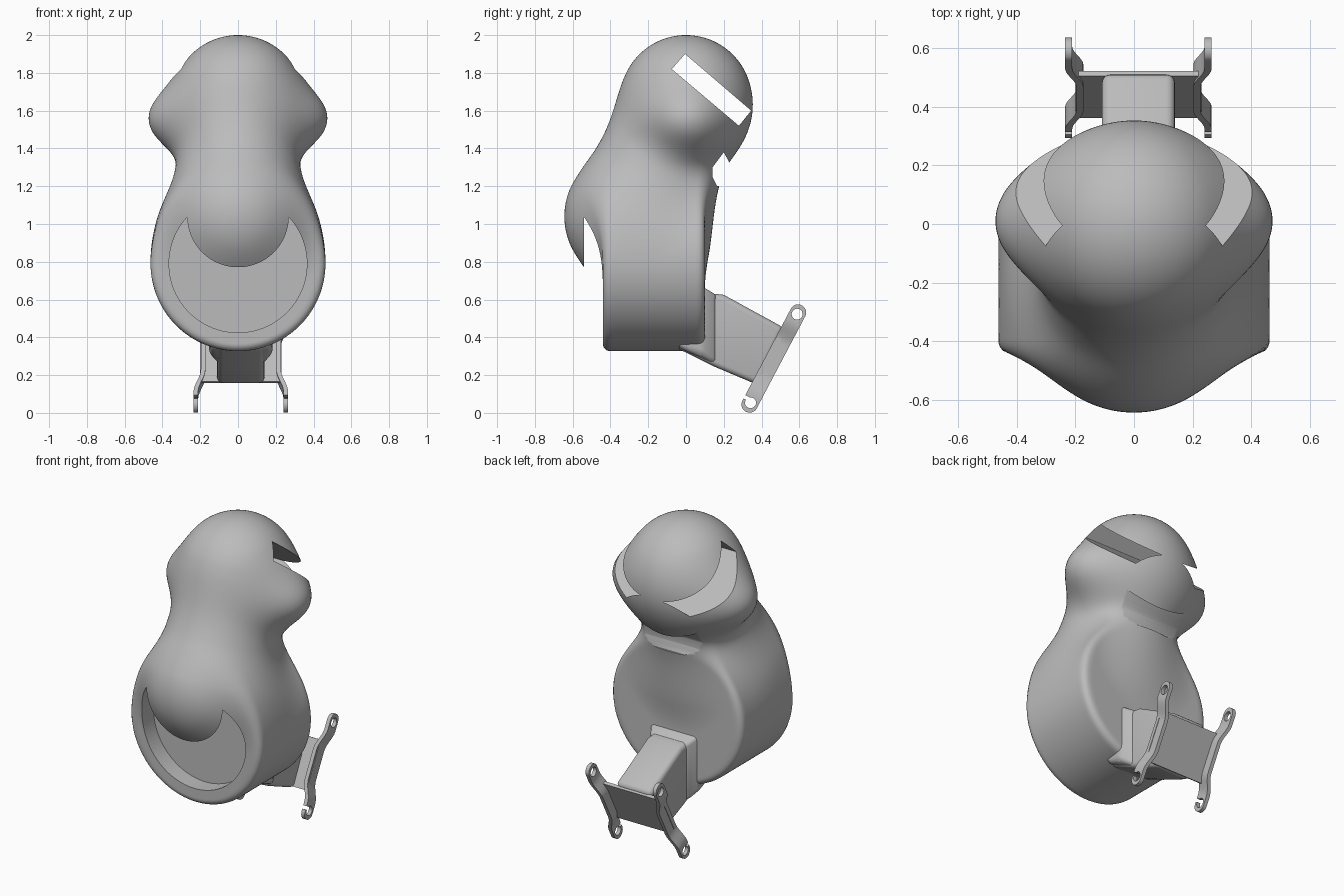
import bpy, bmesh, math
from math import sin, cos, pi, hypot
from mathutils import Vector

cube = bpy.data.objects.get("Cube")
if cube:
    bpy.data.objects.remove(cube, do_unlink=True)

grey = bpy.data.materials.new("plain grey")
grey.use_nodes = True
grey.diffuse_color = (0.5, 0.5, 0.5, 1)
grey.node_tree.nodes["Principled BSDF"].inputs["Base Color"].default_value = (0.5, 0.5, 0.5, 1)


def finish(name, bm):
    bmesh.ops.recalc_face_normals(bm, faces=bm.faces)
    me = bpy.data.meshes.new(name)
    bm.to_mesh(me)
    bm.free()
    me.materials.append(grey)
    ob = bpy.data.objects.new(name, me)
    bpy.context.collection.objects.link(ob)
    return ob


def slab(name, pts, vec):
    """Extrude a flat outline along a vector."""
    bm = bmesh.new()
    face = bm.faces.new([bm.verts.new(p) for p in pts])
    ext = bmesh.ops.extrude_face_region(bm, geom=[face])
    bmesh.ops.translate(bm, vec=vec, verts=[v for v in ext["geom"] if isinstance(v, bmesh.types.BMVert)])
    return finish(name, bm)


def side_slab(name, yz, half, mid=0.0):
    return slab(name, [(mid - half, y, z) for y, z in yz], (2 * half, 0, 0))


def activate(ob):
    bpy.ops.object.select_all(action='DESELECT')
    ob.select_set(True)
    bpy.context.view_layer.objects.active = ob


def combine(ob, tool, operation='DIFFERENCE'):
    activate(ob)
    mod = ob.modifiers.new("cut", 'BOOLEAN')
    mod.operation, mod.object, mod.solver = operation, tool, 'EXACT'
    bpy.ops.object.modifier_apply(modifier=mod.name)
    bpy.data.objects.remove(tool, do_unlink=True)


def smooth(ob, angle=40):
    activate(ob)
    bpy.ops.object.shade_smooth_by_angle(angle=math.radians(angle))


def round_edges(ob, width):
    bev = ob.modifiers.new("round", 'BEVEL')
    bev.width, bev.segments = width, 4
    activate(ob)
    bpy.ops.object.modifier_apply(modifier=bev.name)
    smooth(ob)


# Housing: drum, sloping hood, dome and side bulges melted together
def melt(a, b, k):
    h = max(k - abs(a - b), 0) / k
    return min(a, b) - h * h * k / 4


def housing_distance(x, y, z):
    # drum lying along y
    qr = hypot(x, z - 0.79) - 0.425
    qy = abs(y + 0.17) - 0.232
    drum = hypot(max(qr, 0), max(qy, 0)) + min(max(qr, qy), 0) - 0.038
    # round cone from dome to front ball, slightly slimmer in the middle
    ay, az = -0.27, -0.61
    t = min(max((y * ay + (z - 1.65) * az) / (ay * ay + az * az), 0), 1)
    cone = math.sqrt(x * x + (y - t * ay) ** 2 + (z - 1.65 - t * az) ** 2)
    cone -= 0.35 + 0.024 * t - 0.56 * (t * (1 - t)) ** 2
    # side bulges
    ex, ey, ez = x / 0.473, (y - 0.01) / 0.28, (z - 1.56) / 0.25
    k0 = math.sqrt(ex * ex + ey * ey + ez * ez)
    k1 = math.sqrt((ex / 0.473) ** 2 + (ey / 0.28) ** 2 + (ez / 0.25) ** 2)
    bulge = k0 * (k0 - 1) / max(k1, 1e-6)
    return melt(melt(cone, bulge, 0.11), drum, 0.16)


def build_housing(rows=120, cols=200):
    bm = bmesh.new()
    rings = []
    low, high = 0.3275, 1.9995
    for i in range(rows + 1):
        z = low + (high - low) * (1 - cos(pi * i / rows)) / 2
        f = min(max((z - 0.8) / 0.85, 0), 1)
        spine = -0.17 * (1 - f * f * (3 - 2 * f))
        ring = []
        for j in range(cols):
            a = 2 * pi * j / cols
            near, far = 0.0, 0.9
            for _ in range(18):
                r = (near + far) / 2
                if housing_distance(r * cos(a), spine + r * sin(a), z) < 0:
                    near = r
                else:
                    far = r
            ring.append(bm.verts.new((near * cos(a), spine + near * sin(a), z)))
        rings.append(ring)
    for lower, upper in zip(rings, rings[1:]):
        for j in range(cols):
            k = (j + 1) % cols
            bm.faces.new((lower[j], lower[k], upper[k], upper[j]))
    bm.faces.new(rings[0])
    bm.faces.new(rings[-1])
    return finish("housing", bm)


housing = build_housing()

# Round recess in the front, behind the hood
recess = [(0.365 * cos(2 * pi * i / 96), -0.54, 0.79 + 0.365 * sin(2 * pi * i / 96)) for i in range(96)]
combine(housing, slab("recess_cutter", recess, (0, 0.21, 0)))

# Slanted slot through the dome
combine(housing, side_slab("slot_cutter", [(-0.075, 1.82), (-0.005, 1.9), (0.345, 1.6), (0.28, 1.52)], 0.7))

# Undercut notch at the back of the neck
notch = [(0.23, 1.325), (0.2, 1.38), (0.14, 1.3), (0.14, 1.25), (0.165, 1.2), (0.4, 1.2), (0.4, 1.3)]
combine(housing, side_slab("notch_cutter", notch, 0.27))
smooth(housing)

# Mounting arm behind the drum
MID = 0.015
arm = side_slab("mounting_arm", [(-0.05, 0.62), (0.11, 0.635), (0.2, 0.625), (0.52, 0.45),
                                 (0.375, 0.15), (0.15, 0.245), (0, 0.32), (-0.05, 0.34)], 0.125, MID)
round_edges(arm, 0.03)

# Flared collar where the arm meets the drum
collar = bmesh.new()
for y, half, bottom, top in ((-0.04, 0.16, 0.345, 0.6), (0.085, 0.17, 0.32, 0.67), (0.16, 0.127, 0.255, 0.625)):
    for x in (-half, half):
        for z in (bottom, top):
            collar.verts.new((MID + x, y, z))
hull = bmesh.ops.convex_hull(collar, input=collar.verts)
bmesh.ops.dissolve_limit(collar, angle_limit=0.02, verts=collar.verts, edges=collar.edges)
round_edges(finish("arm_collar", collar), 0.02)

# Bracket directions: ALONG runs up the strip, OUT follows the arm
ALONG = Vector((0, 0.466, 0.885))
OUT = Vector((0, 0.885, -0.466))
CENTRE = Vector((0, 0.465, 0.288))


def at(s, w, x=0.0):
    return CENTRE + ALONG * s + OUT * w + Vector((x, 0, 0))


def side_cutter(outline):
    return slab("cutter", [at(s, w, -0.5) for s, w in outline], (1, 0, 0))


def circle(s, r, start=0.0, turn=2 * pi, n=24):
    return [(s + r * cos(start + turn * i / n), r * sin(start + turn * i / n)) for i in range(n)]


# Bracket plate across the arm end
plate = slab("bracket_plate", [at(s, -0.034, MID + x) for s, x in
                               ((-0.155, -0.215), (0.15, -0.215), (0.15, 0.215), (-0.155, 0.215))], OUT * 0.02)
smooth(plate)

# Two bent legs with rounded, drilled ends
for side, name in ((1, "left_bracket_leg"), (-1, "right_bracket_leg")):
    inner, outer = [], []
    for i in range(41):
        s = -0.33 + 0.66 * i / 40
        f = min(max((abs(s) - 0.09) / 0.13, 0), 1)
        x = 0.2 + 0.038 * f * f * (3 - 2 * f)
        inner.append(at(s, -0.06, MID + side * (x - 0.012)))
        outer.append(at(s, -0.06, MID + side * (x + 0.012)))
    leg = slab(name, inner + outer[::-1], OUT * 0.12)
    END, W = 0.275, 0.043
    combine(leg, side_cutter(circle(END, W, -pi / 2, pi) + [(END, W)]
                             + circle(-END, W, pi / 2, pi) + [(-END, -W)]), 'INTERSECT')
    for s in (-0.265, 0.265):
        combine(leg, side_cutter(circle(s, 0.029)))
    # open mouth of the lower hole
    combine(leg, side_cutter([(-0.262, -0.07), (-0.242, -0.07), (-0.242, 0), (-0.262, 0)]))
    smooth(leg)
